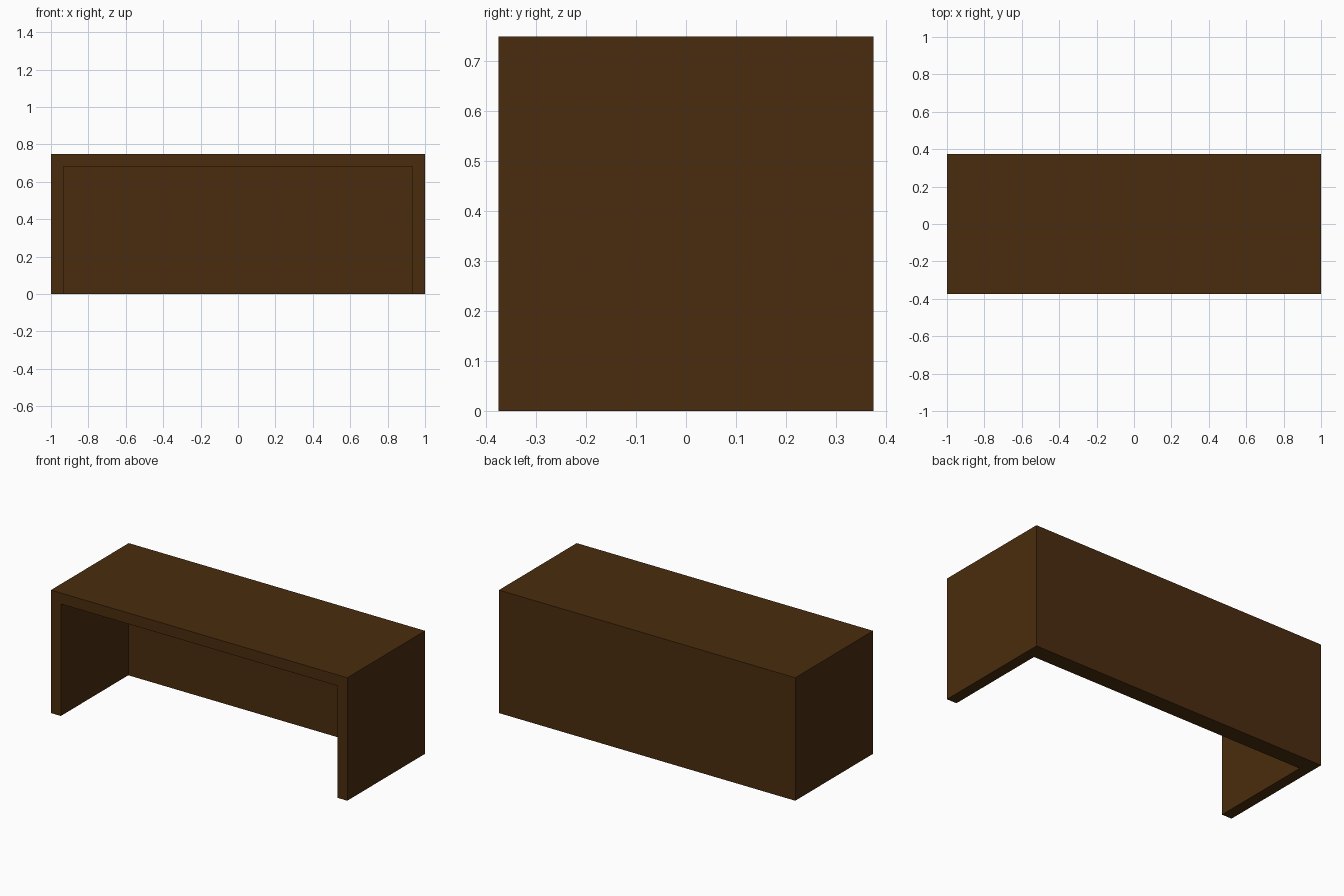
import bpy

if "Cube" in bpy.data.objects:
    bpy.data.objects.remove(bpy.data.objects["Cube"])

W, D, H = 2.0, 0.75, 0.75      # overall size
T = 0.067                      # side and top board thickness
BACK = 0.10                    # back board thickness

wood = bpy.data.materials.new("dark_brown_wood")
wood.diffuse_color = (0.0685, 0.0252, 0.0044, 1.0)
wood.use_nodes = True
wood.node_tree.nodes["Principled BSDF"].inputs["Base Color"].default_value = wood.diffuse_color


def box(name, lo, hi):
    """Axis-aligned box between two corners."""
    bpy.ops.mesh.primitive_cube_add(size=1)
    ob = bpy.context.object
    ob.name = name
    for v in ob.data.vertices:
        v.co = [hi[i] if v.co[i] > 0 else lo[i] for i in range(3)]
    ob.data.materials.append(wood)
    return ob


# Desk body: one solid block
desk = box("desk_body", (-W / 2, -D / 2, 0), (W / 2, D / 2, H))

# Knee space: open at the front and the bottom
cutter = box("knee_space_cutter", (-W / 2 + T, -D / 2 - 0.2, -0.2),
             (W / 2 - T, D / 2 - BACK, H - T))
cutter.hide_render = True
cutter.display_type = 'WIRE'

cut = desk.modifiers.new("knee_space", 'BOOLEAN')
cut.operation = 'DIFFERENCE'
cut.solver = 'EXACT'
cut.object = cutter

# Apply the cut and remove the helper
bpy.ops.object.select_all(action='DESELECT')
desk.select_set(True)
bpy.context.view_layer.objects.active = desk
bpy.ops.object.modifier_apply(modifier=cut.name)
bpy.data.objects.remove(cutter)
